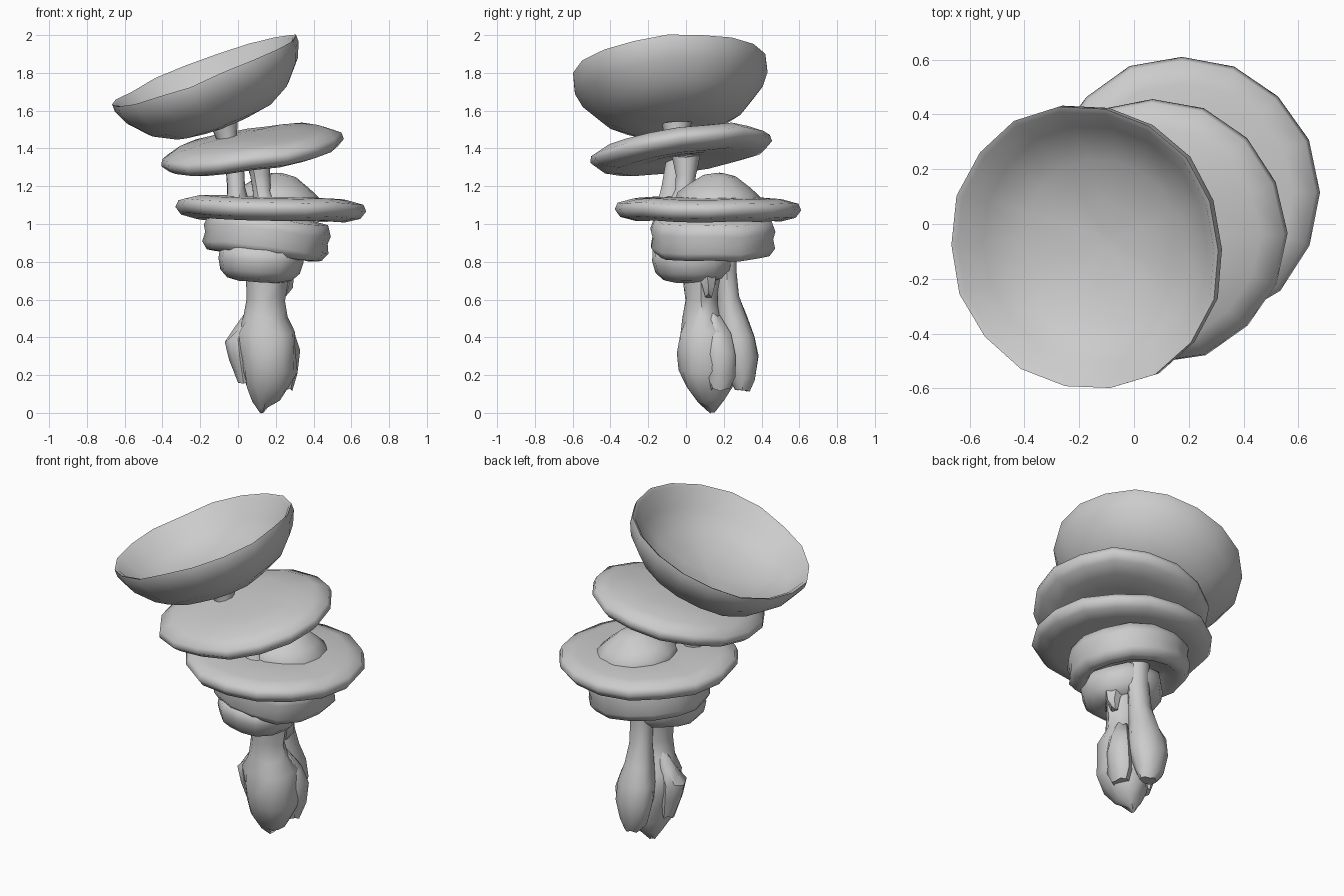
import bpy, bmesh, math, random
from mathutils import Vector

random.seed(4)


def finish(name, bm, angle=40):
    bmesh.ops.recalc_face_normals(bm, faces=bm.faces)
    me = bpy.data.meshes.new(name)
    bm.to_mesh(me)
    bm.free()
    ob = bpy.data.objects.new(name, me)
    bpy.context.collection.objects.link(ob)
    bpy.ops.object.select_all(action='DESELECT')
    ob.select_set(True)
    bpy.context.view_layer.objects.active = ob
    bpy.ops.object.shade_smooth_by_angle(angle=math.radians(angle))
    return ob


def skin_rings(bm, rings):
    n = len(rings[0])
    for a, b in zip(rings, rings[1:]):
        for i in range(n):
            j = (i + 1) % n
            bm.faces.new((a[i], a[j], b[j], b[i]))
    bm.faces.new(rings[0])
    bm.faces.new(rings[-1])


def cap(name, profile, centre, slope, segs=16, wobble=0.008, angle=80):
    """Spin a (radius, height) profile and tilt it to the slope dz/dx, dz/dy."""
    bm = bmesh.new()
    turn = Vector((0, 0, 1)).rotation_difference(Vector((-slope[0], -slope[1], 1)))
    wave = [random.uniform(-wobble, wobble) for _ in range(segs)]
    lift = [random.uniform(-wobble, wobble) for _ in range(segs)]
    big = max(r for r, h in profile)
    rings = []
    for r, h in profile:
        ring = []
        for i in range(segs):
            a = 2 * math.pi * i / segs
            rr = r * (1 + wave[i] / big)
            p = Vector((rr * math.cos(a), rr * math.sin(a), h + lift[i] * r / big))
            ring.append(bm.verts.new(turn @ p + Vector(centre)))
        rings.append(ring)
    skin_rings(bm, rings)
    return finish(name, bm, angle)


def stem(name, stations, segs=9, rough=0.0):
    """Skin horizontal rings given as (x, y, z, rx, ry)."""
    bm = bmesh.new()
    rings = []
    for x, y, z, rx, ry in stations:
        ring = []
        for i in range(segs):
            a = 2 * math.pi * i / segs
            k = 1 + random.uniform(-rough, rough)
            ring.append(bm.verts.new((x + k * rx * math.cos(a), y + k * ry * math.sin(a),
                                      z + random.uniform(-rough, rough) * 0.15)))
        rings.append(ring)
    skin_rings(bm, rings)
    return finish(name, bm, 45)


# top mushroom: open, tilted bowl
cap("top_bowl_cap",
    [(.03, -.295), (.14, -.3), (.28, -.275), (.40, -.21), (.49, -.11), (.525, -.03),
     (.525, .01), (.505, 0), (.44, -.1), (.31, -.175), (.15, -.215), (.02, -.225)],
    (-.175, -.085, 1.805), (.38, .11), segs=18)

# second cap: flat lens
cap("second_cap",
    [(.03, -.03), (.2, -.05), (.36, -.063), (.45, -.045), (.488, -.01), (.48, .025),
     (.40, .065), (.25, .088), (.1, .095), (.02, .095)],
    (.07, -.03, 1.388), (.15, .13), segs=16)

# third cap: wide disc with a raised dome
cap("third_cap",
    [(.03, -.05), (.25, -.06), (.39, -.066), (.47, -.045), (.5, -.005), (.485, .03),
     (.4, .052), (.22, .058), (.02, .05)],
    (.175, .115, 1.085), (-.025, -.01), segs=16)
cap("third_cap_dome",
    [(.23, 0), (.225, .035), (.17, .08), (.09, .135), (.02, .15)],
    (.21, .17, 1.12), (-.08, -.06), segs=12)

# fourth cap: drum with a lower lip and a hollow underside
cap("fourth_cap",
    [(.03, -.03), (.2, -.04), (.26, -.095), (.31, -.09), (.34, -.05), (.33, 0),
     (.342, .04), (.32, .1), (.2, .12), (.03, .12)],
    (.15, .14, .925), (-.12, 0), segs=14)

# fifth cap: smallest
cap("fifth_cap",
    [(.03, -.07), (.11, -.085), (.17, -.07), (.21, -.03), (.225, .03), (.22, .09),
     (.1, .12), (.02, .12)],
    (.115, .04, .78), (-.08, .04), segs=12)

# upper stems
stem("bowl_stem", [(.0, -.08, 1.13, .06, .065), (-.01, -.07, 1.2, .05, .06),
                   (-.02, -.05, 1.35, .05, .055), (-.06, -.05, 1.45, .055, .06),
                   (-.08, -.05, 1.54, .08, .08)], rough=.05)
stem("second_stem", [(.14, -.03, 1.12, .06, .06), (.125, -.01, 1.18, .05, .05),
                     (.115, 0, 1.26, .055, .055), (.1, 0, 1.36, .07, .075)], rough=.05)

# lower stems and root clump
stem("main_root", [(.13, .14, .01, .015, .015), (.15, .13, .06, .07, .07),
                   (.16, .12, .13, .12, .12), (.165, .11, .22, .14, .145),
                   (.16, .11, .33, .155, .155), (.15, .1, .42, .155, .14),
                   (.14, .09, .5, .12, .105), (.14, .08, .6, .1, .09),
                   (.145, .08, .7, .11, .1), (.145, .08, .78, .12, .1)],
     segs=12, rough=.09)
stem("back_root", [(.15, .3, .12, .05, .04), (.14, .3, .18, .085, .07),
                   (.14, .285, .3, .11, .1), (.14, .27, .4, .11, .1),
                   (.14, .245, .5, .08, .08), (.145, .225, .62, .07, .06),
                   (.15, .215, .75, .065, .055), (.15, .215, .9, .065, .055)],
     segs=10, rough=.06)
stem("left_root", [(.03, .13, .17, .03, .04), (.01, .12, .28, .055, .07),
                   (.0, .12, .38, .065, .08), (.04, .12, .45, .05, .06),
                   (.08, .12, .54, .03, .03)], segs=8, rough=.1)
stem("right_root", [(.25, .18, .12, .04, .05), (.255, .18, .2, .055, .08),
                    (.26, .18, .32, .065, .09), (.25, .17, .42, .05, .07),
                    (.2, .14, .52, .03, .04)], segs=8, rough=.1)

# ragged scrap under the fifth cap
stem("side_scrap", [(.24, .12, .62, .02, .02), (.25, .12, .67, .04, .04),
                    (.23, .11, .74, .06, .06)], segs=6, rough=.1)
